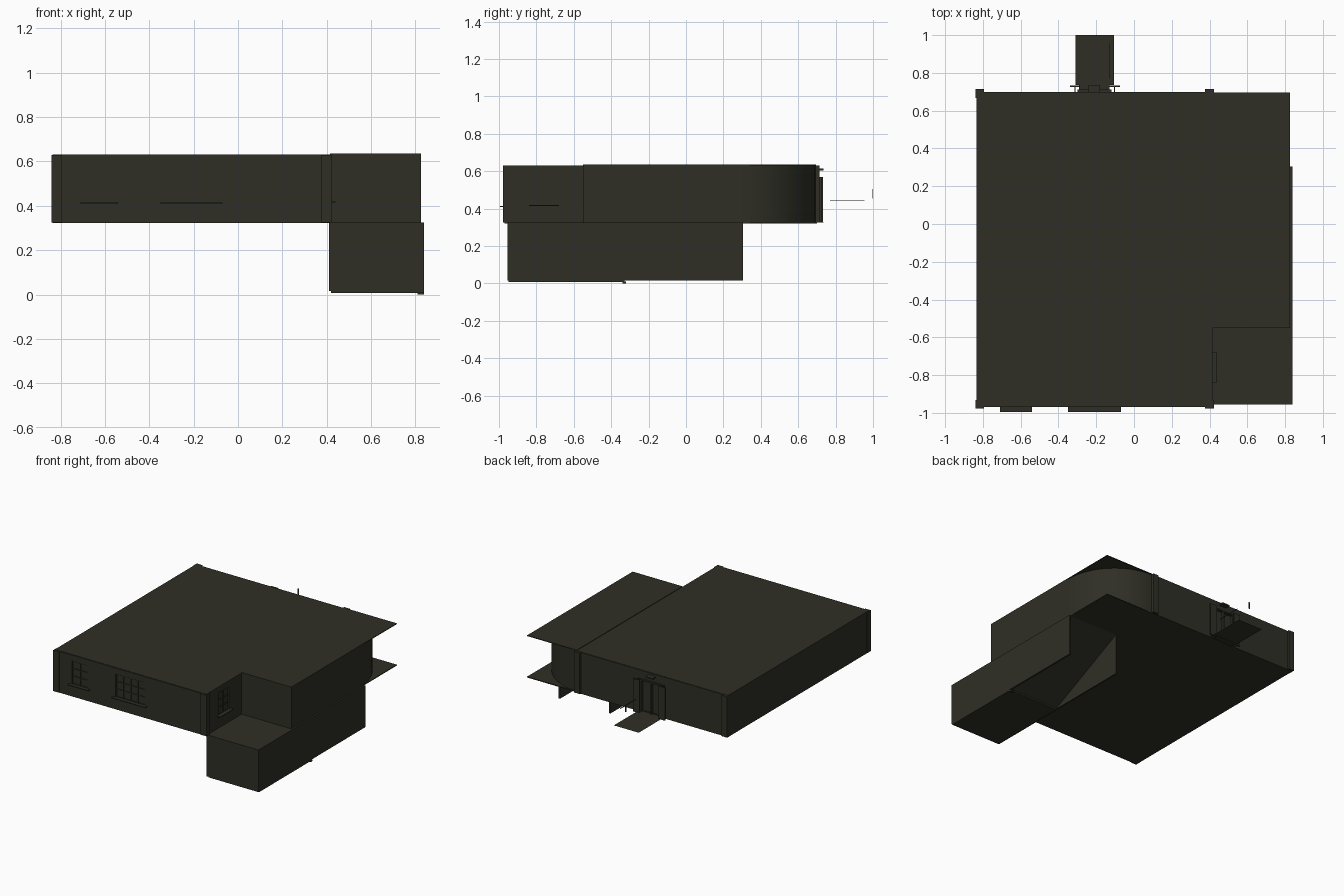
import bpy, math

if "Cube" in bpy.data.objects:
    bpy.data.objects.remove(bpy.data.objects["Cube"])

mat = bpy.data.materials.new("dark olive concrete")
mat.diffuse_color = (0.028, 0.028, 0.019, 1)
mat.use_nodes = True
mat.node_tree.nodes["Principled BSDF"].inputs["Base Color"].default_value = mat.diffuse_color


def mesh(name, verts, faces):
    m = bpy.data.meshes.new(name)
    m.from_pydata(verts, [], faces)
    m.materials.append(mat)
    o = bpy.data.objects.new(name, m)
    bpy.context.collection.objects.link(o)
    return o


def prism(name, profile, z0, z1):
    """Vertical extrusion of a counter-clockwise xy outline."""
    n = len(profile)
    v = [(x, y, z0) for x, y in profile] + [(x, y, z1) for x, y in profile]
    f = [tuple(reversed(range(n))), tuple(range(n, 2 * n))]
    f += [(i, (i + 1) % n, n + (i + 1) % n, n + i) for i in range(n)]
    return mesh(name, v, f)


def box(name, x0, x1, y0, y1, z0, z1):
    return prism(name, [(x0, y0), (x1, y0), (x1, y1), (x0, y1)], z0, z1)


def slab(name, axis, u0, u1, w0, w1, z0, z1):
    """Box that runs along x or along y."""
    if axis == 'x':
        return box(name, u0, u1, w0, w1, z0, z1)
    return box(name, w0, w1, u0, u1, z0, z1)


Z0, Z1 = 0.325, 0.63
T = 0.015


def panel(name, axis, u0, u1, w0, w1, hole=None):
    """Wall panel with an optional opening (u0, u1, z0, z1)."""
    if not hole:
        slab(name, axis, u0, u1, w0, w1, Z0, Z1)
        return
    a, b, c, d = hole
    slab(name + "_left", axis, u0, a, w0, w1, Z0, Z1)
    slab(name + "_right", axis, b, u1, w0, w1, Z0, Z1)
    slab(name + "_below", axis, a, b, w0, w1, Z0, c)
    slab(name + "_above", axis, a, b, w0, w1, d, Z1)


def window(name, axis, hole, w, out, cols, rows):
    """Pane, bars and sill; w is the outer wall plane, out its direction."""
    a, b, c, d = hole

    def part(n, u0, u1, d0, d1, z0, z1):
        lo, hi = sorted((w + out * d0, w + out * d1))
        slab(name + n, axis, u0, u1, lo, hi, z0, z1)
    part("_pane", a, b, -0.012, -0.009, c, d)
    for i in range(cols + 1):
        u = a + (b - a) * i / cols
        part("_upright", u - 0.003, u + 0.003, -0.01, -0.003, c, d)
    for i in range(rows + 1):
        z = c + (d - c) * i / rows
        part("_bar", a, b, -0.01, -0.003, z - 0.003, z + 0.003)
    part("_sill", a - 0.02, b + 0.02, -0.01, 0.024, c - 0.006, c)


# Main block walls
FY, BY, LX, RX = -0.97, 0.70, -0.835, 0.415
small = (-0.69, -0.56, 0.415, 0.585)
wide = (-0.33, -0.09, 0.415, 0.585)
side = (-0.82, -0.70, 0.42, 0.585)
door = (-0.29, -0.13, 0.335, 0.56)
panel("front_wall_a", 'x', LX, -0.42, FY, FY + T, small)
panel("front_wall_b", 'x', -0.42, -0.005, FY, FY + T, wide)
panel("front_wall_c", 'x', -0.005, RX, FY, FY + T)
panel("left_wall", 'y', FY, BY, LX, LX + T)
panel("terrace_wall", 'y', FY, -0.55, RX - T, RX, side)
panel("back_wall_a", 'x', LX, -0.42, BY - T, BY)
panel("back_wall_b", 'x', -0.42, -0.005, BY - T, BY, door)
panel("back_wall_c", 'x', -0.005, RX, BY - T, BY)
window("small_window", 'x', small, FY, -1, 2, 3)
window("wide_window", 'x', wide, FY, -1, 4, 3)
window("terrace_window", 'y', side, RX, 1, 2, 3)

# Corner pilasters
for x0, y0 in ((-0.84, -0.978), (0.377, -0.978), (-0.84, 0.668), (0.377, 0.668)):
    box("corner_pilaster", x0, x0 + 0.046, y0, y0 + 0.046, Z0, Z1)

# Side wing: front and right walls, then quarter-round corner
box("wing_front_wall", RX, 0.825, -0.55, -0.55 + T, Z0, 0.635)
box("wing_right_wall", 0.825 - T, 0.825, -0.55, 0.28, Z0, 0.635)
arc = [i * math.pi / 2 / 16 for i in range(17)]
outer = [(0.41 + 0.412 * math.cos(t), 0.28 + 0.412 * math.sin(t)) for t in arc]
inner = [(0.41 + 0.397 * math.cos(t), 0.28 + 0.397 * math.sin(t)) for t in reversed(arc)]
curve = prism("curved_wall", outer + inner, Z0, Z1)
bpy.context.view_layer.objects.active = curve
curve.select_set(True)
bpy.ops.object.shade_smooth_by_angle(angle=math.radians(30))

# Floor and roof sheets, square at the rounded corner
box("main_floor", LX, RX, FY, BY, Z0 - 0.003, Z0 + 0.003)
box("main_roof", LX, RX, FY + 0.005, BY - 0.004, Z1 - 0.004, Z1 + 0.002)
box("wing_floor", RX, 0.825, -0.55, 0.695, Z0 - 0.003, Z0 + 0.003)
box("wing_roof", RX, 0.825, -0.55, 0.695, 0.631, 0.636)

# Lower storey with terrace on top, open at the back under the ramp
box("terrace_floor", 0.413, 0.825, -0.955, -0.55, 0.316, 0.325)
box("lower_front_wall", 0.413, 0.835, -0.955, -0.94, 0.015, 0.325)
box("lower_right_wall", 0.825, 0.838, -0.955, 0.305, 0.015, 0.325)
box("lower_left_wall", 0.41, 0.42, -0.955, 0.305, 0.015, 0.325)
box("lower_floor", 0.42, 0.838, -0.95, -0.33, 0.008, 0.02)
box("floor_post", 0.81, 0.838, -0.34, -0.32, 0.0, 0.01)
mesh("ramp", [(0.42, -0.33, 0.02), (0.826, -0.33, 0.02),
              (0.826, 0.305, 0.322), (0.42, 0.305, 0.322)], [(0, 1, 2, 3)])

# Rear door, its frame, lamp and the landing
box("door_leaf", door[0], door[1], BY - 0.012, BY - 0.007, door[2], door[3])
for x in (-0.295, -0.21, -0.125):
    box("door_post", x - 0.005, x + 0.005, 0.69, 0.712, Z0, 0.565)
box("door_head", -0.30, -0.12, 0.69, 0.712, 0.56, 0.57)
for x in (-0.34, -0.13):
    box("door_side_fin", x, x + 0.055, 0.725, 0.733, Z0, 0.57)
    box("fin_bracket", x + 0.025, x + 0.03, 0.70, 0.725, Z0, 0.57)
box("door_lamp", -0.24, -0.18, 0.70, 0.735, 0.605, 0.615)
mesh("landing", [(-0.31, 0.735, 0.33), (-0.105, 0.735, 0.33),
                 (-0.105, 1.0, 0.33), (-0.31, 1.0, 0.33)], [(0, 1, 2, 3)])
box("landing_neck", -0.29, -0.13, 0.70, 0.735, 0.325, 0.33)
box("handle_bar", -0.13, -0.126, 0.77, 0.955, 0.443, 0.447)
box("marker_post", -0.205, -0.195, 0.996, 1.0, 0.455, 0.505)
